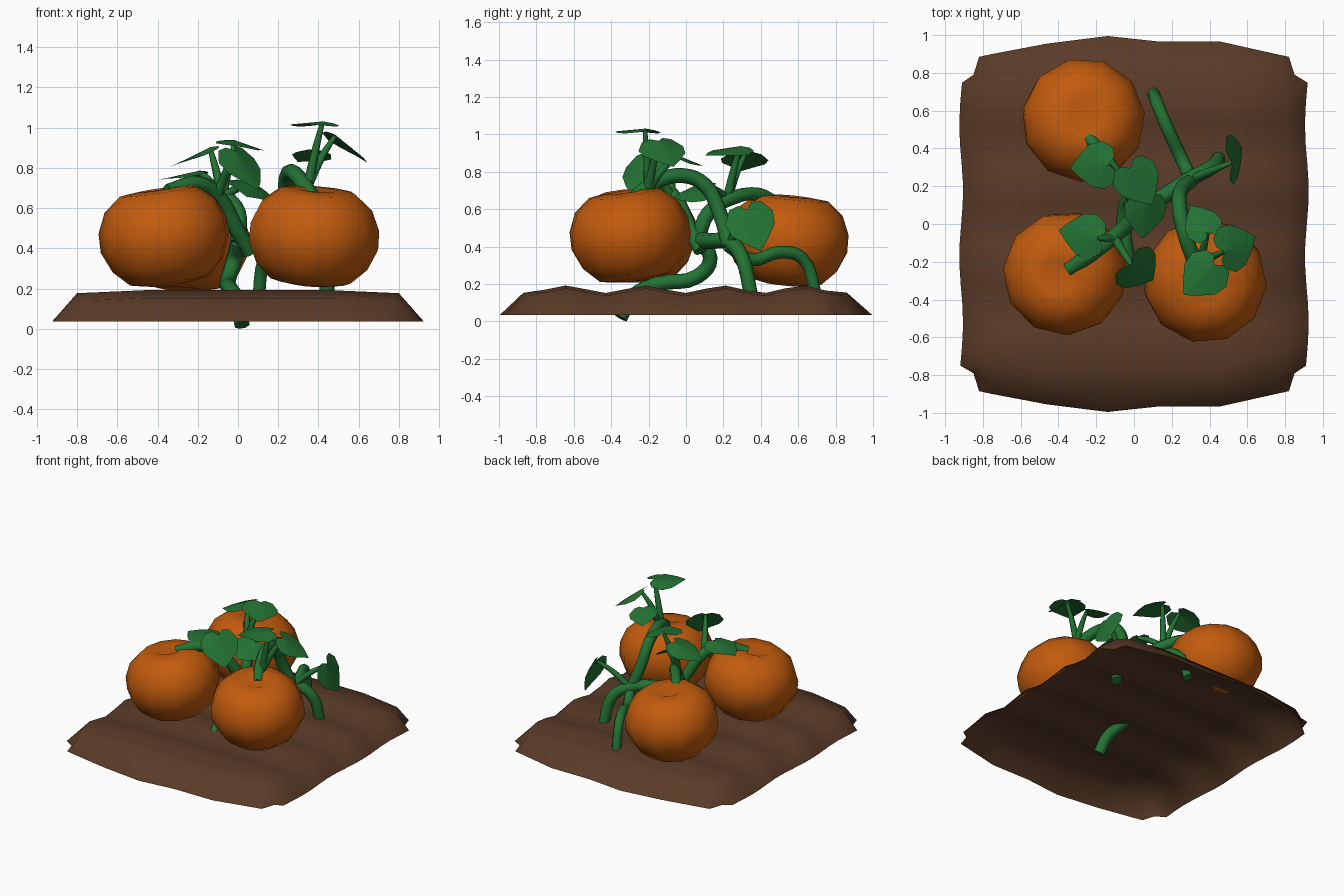
import bpy, bmesh, math
from mathutils import Vector, Matrix

if "Cube" in bpy.data.objects:
    bpy.data.objects.remove(bpy.data.objects["Cube"])


def mat(name, rgb):
    m = bpy.data.materials.new(name)
    m.diffuse_color = (*rgb, 1)
    m.use_nodes = True
    m.node_tree.nodes["Principled BSDF"].inputs["Base Color"].default_value = m.diffuse_color
    return m


SOIL = mat("soil brown", (0.105, 0.044, 0.021))
ORANGE = mat("pumpkin orange", (0.54, 0.105, 0.004))
GREEN = mat("vine green", (0.017, 0.17, 0.034))


def finish(bm, name, material, smooth):
    me = bpy.data.meshes.new(name)
    bmesh.ops.recalc_face_normals(bm, faces=bm.faces)
    for f in bm.faces:
        f.smooth = smooth
    bm.to_mesh(me)
    bm.free()
    me.materials.append(material)
    ob = bpy.data.objects.new(name, me)
    bpy.context.collection.objects.link(ob)
    return ob


# Soil bed: open sheet with ridges along x and a sloping rim
def soil():
    bm = bmesh.new()
    xs = [-0.915, -0.8, -0.46, -0.14, 0.14, 0.46, 0.8, 0.915]
    ys = [-0.965, -0.87] + [-0.75 + 0.107 * i for i in range(15)] + [0.86, 0.965]
    nx, ny = len(xs), len(ys)
    grid = []
    for j, y in enumerate(ys):
        row = []
        for i, x in enumerate(xs):
            ex, ey = i in (0, nx - 1), j in (0, ny - 1)
            z = 0.172 + 0.02 * math.cos((y + 0.64) * 2 * math.pi / 0.42)
            px, py = x, y
            if ex or ey:
                z = 0.035
            elif i in (1, nx - 2):
                z -= 0.015
            if ey:
                py = y + 0.03 * math.copysign(1, y) * (i == 3) - 0.01 * math.copysign(1, y) * (i in (1, 2, 6))
            if ex:
                px = x + 0.01 * math.sin(9 * y)
            if (i in (0, 1, nx - 2, nx - 1)) and (j in (0, 1, ny - 2, ny - 1)):
                sx, sy = math.copysign(1, x), math.copysign(1, y)
                if ex and ey:
                    px, py = 0.82 * sx, 0.885 * sy
                elif ex:
                    px, py = 0.85 * sx, 0.79 * sy
                elif ey:
                    px, py = 0.75 * sx, 0.9 * sy
                else:
                    px, py, z = 0.76 * sx, 0.83 * sy, 0.14
            row.append(bm.verts.new((px, py, z)))
        grid.append(row)
    for j in range(ny - 1):
        for i in range(nx - 1):
            bm.faces.new((grid[j][i], grid[j][i + 1], grid[j + 1][i + 1], grid[j + 1][i]))
    ob = finish(bm, "soil_bed", SOIL, True)
    if ob.data.polygons[60].normal.z < 0:
        ob.data.flip_normals()


# Pumpkins: lathed squat profile with dimples, slightly tilted
def pumpkin(name, center, axis, spin):
    prof = [(0.1, -0.235), (0.2, -0.215), (0.275, -0.14), (0.32, -0.035), (0.318, 0.06),
            (0.275, 0.16), (0.19, 0.23), (0.09, 0.24)]
    n = 11
    bm = bmesh.new()
    rings = [[bm.verts.new((r * math.cos(2 * math.pi * k / n + spin) * 1.02,
                            r * math.sin(2 * math.pi * k / n + spin) * 1.02, z))
              for k in range(n)] for r, z in prof]
    for a, b in zip(rings, rings[1:]):
        for k in range(n):
            bm.faces.new((a[k], a[(k + 1) % n], b[(k + 1) % n], b[k]))
    for ring, z in ((rings[0], -0.21), (rings[-1], 0.2)):
        c = bm.verts.new((0, 0, z))
        for k in range(n):
            bm.faces.new((ring[k], ring[(k + 1) % n], c))
    q = Vector((0, 0, 1)).rotation_difference(Vector(axis))
    bm.transform(Matrix.Translation(center) @ q.to_matrix().to_4x4())
    finish(bm, name, ORANGE, True)


# Vines: round tubes along smooth paths
def tube(name, pts, r0=0.04, r1=0.04):
    cu = bpy.data.curves.new(name, 'CURVE')
    cu.dimensions = '3D'
    cu.bevel_depth = 1.0
    cu.bevel_resolution = 2
    cu.resolution_u = 4
    cu.use_fill_caps = True
    sp = cu.splines.new('BEZIER')
    sp.bezier_points.add(len(pts) - 1)
    for i, (bp, p) in enumerate(zip(sp.bezier_points, pts)):
        bp.co = p
        bp.radius = r0 + (r1 - r0) * i / (len(pts) - 1)
        bp.handle_left_type = bp.handle_right_type = 'AUTO'
    tmp = bpy.data.objects.new(name + "_path", cu)
    bpy.context.collection.objects.link(tmp)
    bpy.context.view_layer.update()
    bm = bmesh.new()
    me = bpy.data.meshes.new_from_object(tmp.evaluated_get(bpy.context.evaluated_depsgraph_get()))
    bm.from_mesh(me)
    bpy.data.objects.remove(tmp)
    bpy.data.meshes.remove(me)
    finish(bm, name, GREEN, True)


# Leaves: folded heart shapes, each on a thin stalk
def leaf(name, c, tip, normal, start, s=1.0):
    c, u, n = Vector(c), Vector(tip).normalized(), Vector(normal)
    n = (n - u * n.dot(u)).normalized()
    v = n.cross(u)
    half = [(-0.11, 0.035), (-0.105, 0.085), (-0.04, 0.128), (0.03, 0.115), (0.1, 0.055)]

    def place(a, b):
        h = 0.02 - 0.22 * abs(b) - 1.2 * max(a, 0) ** 2
        return c + (u * a + v * b + n * h) * s
    bm = bmesh.new()
    notch = bm.verts.new(place(-0.075, 0))
    end = bm.verts.new(place(0.15, 0))
    for side in (1, -1):
        rim = [bm.verts.new(place(a, b * side)) for a, b in half] + [end]
        for p, q in zip(rim, rim[1:]):
            bm.faces.new((notch, p, q) if side < 0 else (notch, q, p))
    top = place(-0.07, 0) - n * 0.006
    finish(bm, name, GREEN, False)
    start = Vector(start)
    mid = start.lerp(top, 0.55) + Vector((0, 0, 0.015))
    tube(name + "_stalk", [start, mid, top], 0.026, 0.012)


soil()
pumpkin("pumpkin_front_left", (-0.365, -0.262, 0.455), (-0.14, -0.05, 1), 0.2)
pumpkin("pumpkin_front_right", (0.375, -0.3, 0.455), (0.08, -0.14, 1), 0.5)
pumpkin("pumpkin_back", (-0.268, 0.55, 0.43), (0.05, 0.1, 1), 0.1)

hub = (0.0, 0.06, 0.43)
tube("root_vine", [(0.02, -0.35, 0.02), (0.0, -0.29, 0.13), (-0.04, -0.15, 0.2),
                   (-0.05, 0.06, 0.24), (-0.02, 0.13, 0.34), hub])
tube("main_vine", [hub, (0.13, 0.13, 0.43), (0.3, 0.24, 0.42), (0.41, 0.3, 0.34), (0.45, 0.35, 0.13)], 0.045, 0.038)
tube("back_vine", [(0.1, 0.7, 0.13), (0.13, 0.62, 0.34), (0.18, 0.5, 0.37), (0.25, 0.35, 0.33), (0.31, 0.22, 0.41)], 0.033, 0.036)
tube("front_right_vine", [(0.3, 0.23, 0.41), (0.25, 0.18, 0.58), (0.24, 0.1, 0.73), (0.26, -0.02, 0.78),
                          (0.31, -0.17, 0.74), (0.37, -0.29, 0.65)])
tube("front_left_vine", [(0.06, 0.08, 0.38), (-0.01, 0.02, 0.5), (-0.1, -0.06, 0.66),
                         (-0.2, -0.14, 0.72), (-0.35, -0.24, 0.68)])
tube("back_left_vine", [hub, (-0.0, 0.12, 0.58), (-0.08, 0.25, 0.66), (-0.18, 0.38, 0.68), (-0.25, 0.47, 0.64)], 0.04, 0.036)

a, b, d = (-0.08, 0.22, 0.65), (-0.1, -0.08, 0.67), (0.35, -0.2, 0.72)
for i, args in enumerate([
    ((-0.2, 0.31, 0.86), (-1, -0.1, -0.35), (-0.35, 0, 0.9), a, 1.0),
    ((0.02, 0.23, 0.91), (0.5, -0.8, -0.1), (0.15, 0, 1), a, 1.0),
    ((0.06, 0.06, 0.69), (-0.1, -1, -0.2), (0.35, -0.2, 0.85), a, 0.95),
    ((-0.26, -0.06, 0.76), (-1, 0.2, -0.1), (-0.1, 0, 1), b, 0.95),
    ((0.02, -0.24, 0.81), (0.55, -0.4, -0.75), (0.5, -0.5, 0.6), b, 1.05),
    ((0.53, 0.35, 0.52), (0.3, 0.3, -0.85), (0.88, 0, 0.4), (0.31, 0.24, 0.42), 1.05),
    ((0.53, -0.12, 0.91), (0.75, 0.35, -0.5), (0.5, 0.1, 0.85), d, 1.0),
    ((0.37, -0.27, 1.015), (-0.7, -0.7, 0.05), (0.1, 0.1, 1), d, 1.0),
    ((0.36, 0.0, 0.86), (-0.5, 0.8, -0.2), (0.3, -0.2, 0.9), d, 0.8),
], 1):
    leaf("leaf_%d" % i, *args)
